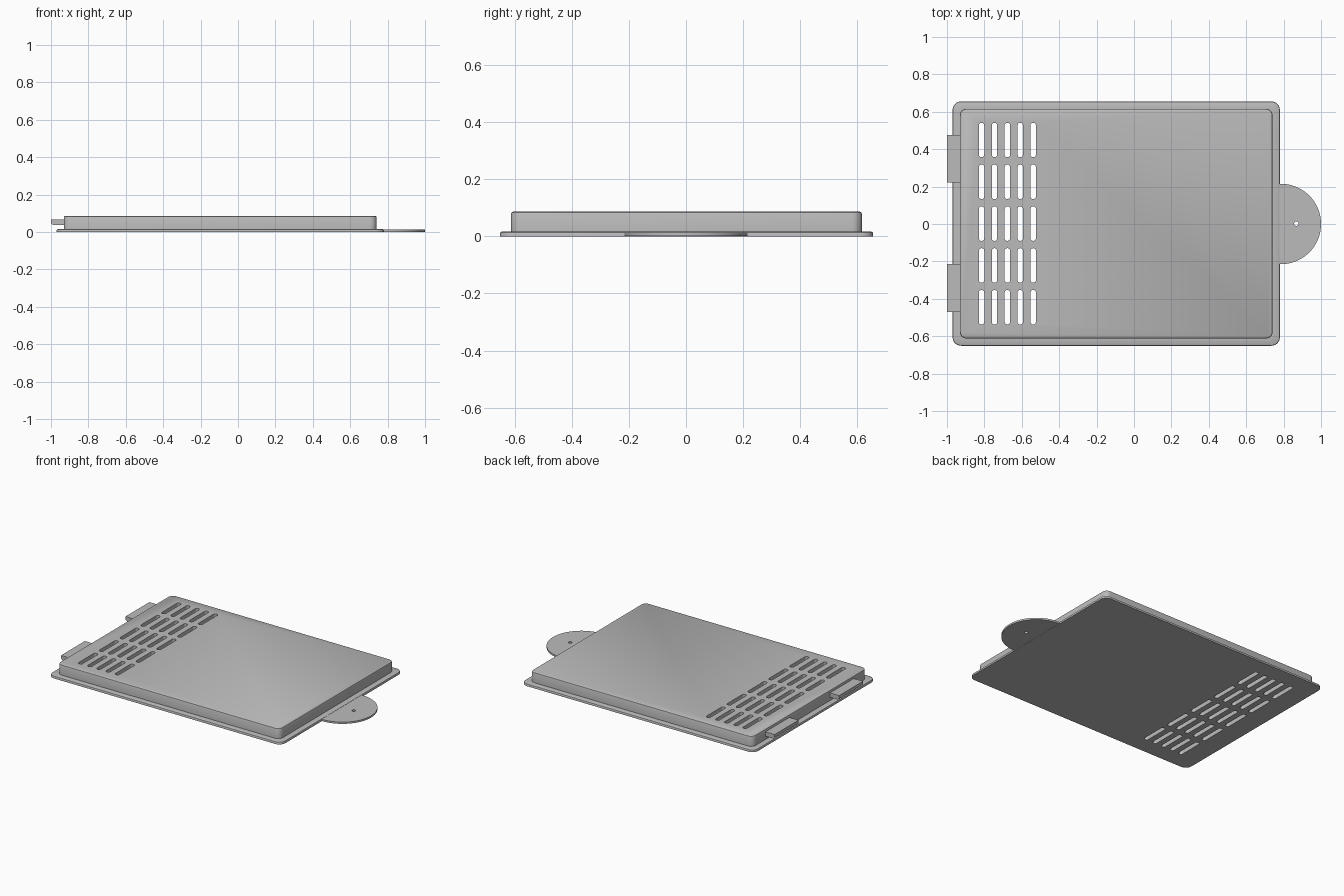
import bpy, bmesh, math

if "Cube" in bpy.data.objects:
    bpy.data.objects.remove(bpy.data.objects["Cube"], do_unlink=True)

grey = bpy.data.materials.new("light_grey")
grey.use_nodes = True
colour = (0.5, 0.5, 0.5, 1)
grey.diffuse_color = colour
grey.node_tree.nodes["Principled BSDF"].inputs["Base Color"].default_value = colour


def rounded(x, y, hx, hy, r, n=6):
    """Rounded rectangle outline, counter-clockwise."""
    pts = []
    for q, (sx, sy) in enumerate([(1, 1), (-1, 1), (-1, -1), (1, -1)]):
        for i in range(n + 1):
            a = math.pi / 2 * (q + i / n)
            pts.append((x + sx * (hx - r) + r * math.cos(a),
                        y + sy * (hy - r) + r * math.sin(a)))
    return pts


def loft(bm, rings):
    """Closed solid through (outline, height) rings of equal point count."""
    loops = [[bm.verts.new((x, y, z)) for x, y in pts] for pts, z in rings]
    n = len(loops[0])
    for a, b in zip(loops, loops[1:]):
        for i in range(n):
            j = (i + 1) % n
            bm.faces.new((a[i], a[j], b[j], b[i]))
    bm.faces.new(loops[0][::-1])
    bm.faces.new(loops[-1])


def make(name, bm):
    bmesh.ops.recalc_face_normals(bm, faces=bm.faces[:])
    mesh = bpy.data.meshes.new(name)
    bm.to_mesh(mesh)
    bm.free()
    obj = bpy.data.objects.new(name, mesh)
    bpy.context.collection.objects.link(obj)
    mesh.materials.append(grey)
    return obj


def cut(obj, cutter):
    mod = obj.modifiers.new("cut", 'BOOLEAN')
    mod.operation = 'DIFFERENCE'
    mod.solver = 'EXACT'
    mod.object = cutter
    graph = bpy.context.evaluated_depsgraph_get()
    mesh = bpy.data.meshes.new_from_object(obj.evaluated_get(graph))
    obj.modifiers.clear()
    obj.data = mesh
    bpy.data.objects.remove(cutter, do_unlink=True)


# Cover: thin flange stepping up to a raised panel with softened edges
cx = -0.095
bm = bmesh.new()
rings = []
for inset, z in [(0, 0), (0, 0.009), (0.002, 0.014), (0.006, 0.016)]:
    rings.append((rounded(cx, 0.002, 0.875 - inset, 0.653 - inset, 0.045 - inset), z))
for inset, z in [(0, 0.016), (0, 0.078), (0.002, 0.083), (0.007, 0.086)]:
    rings.append((rounded(cx, 0.002, 0.836 - inset, 0.614 - inset, 0.035 - inset), z))
loft(bm, rings)
cover = make("cover_panel", bm)

# Ventilation slots: five columns by five rows, cut right through
bm = bmesh.new()
for col in range(5):
    for row in range(5):
        slot = rounded(-0.815 + 0.069 * col, 0.002 + 0.2235 * (row - 2), 0.0145, 0.092, 0.0135)
        loft(bm, [(slot, -0.1), (slot, 0.2)])
cut(cover, make("slot_cutter", bm))

# Half-round pull tab with a small hole
bm = bmesh.new()
arc = [(0.785 + 0.215 * math.cos(a), 0.215 * math.sin(a))
       for a in (math.pi * (i / 48 - 0.5) for i in range(49))]
outline = [(0.76, -0.215)] + arc + [(0.76, 0.215)]
loft(bm, [(outline, 0.001), (outline, 0.013)])
tab = make("pull_tab", bm)
bm = bmesh.new()
hole = rounded(0.868, 0.002, 0.012, 0.012, 0.0119, 4)
loft(bm, [(hole, -0.1), (hole, 0.1)])
cut(tab, make("hole_cutter", bm))

# Two hinge lugs, rounded along the lower outer edge
lugs = []
for name, y in (("back_lug", 0.349), ("front_lug", -0.343)):
    bm = bmesh.new()
    profile = [(-0.92, 0.038), (-0.92, 0.068), (-1.0, 0.068)]
    profile += [(-0.985 - 0.015 * math.cos(a), 0.053 - 0.015 * math.sin(a))
                for a in (math.pi / 2 * i / 5 for i in range(6))]
    sides = [[bm.verts.new((x, y + s * 0.128, z)) for x, z in profile] for s in (-1, 1)]
    for i in range(len(profile)):
        j = (i + 1) % len(profile)
        bm.faces.new((sides[0][i], sides[0][j], sides[1][j], sides[1][i]))
    bm.faces.new(sides[0])
    bm.faces.new(sides[1][::-1])
    lugs.append(make(name, bm))

# Smooth the rounded corners, keep the hard edges
bpy.ops.object.select_all(action='DESELECT')
for obj in [cover, tab] + lugs:
    obj.select_set(True)
bpy.context.view_layer.objects.active = cover
bpy.ops.object.shade_smooth_by_angle(angle=math.radians(35))
